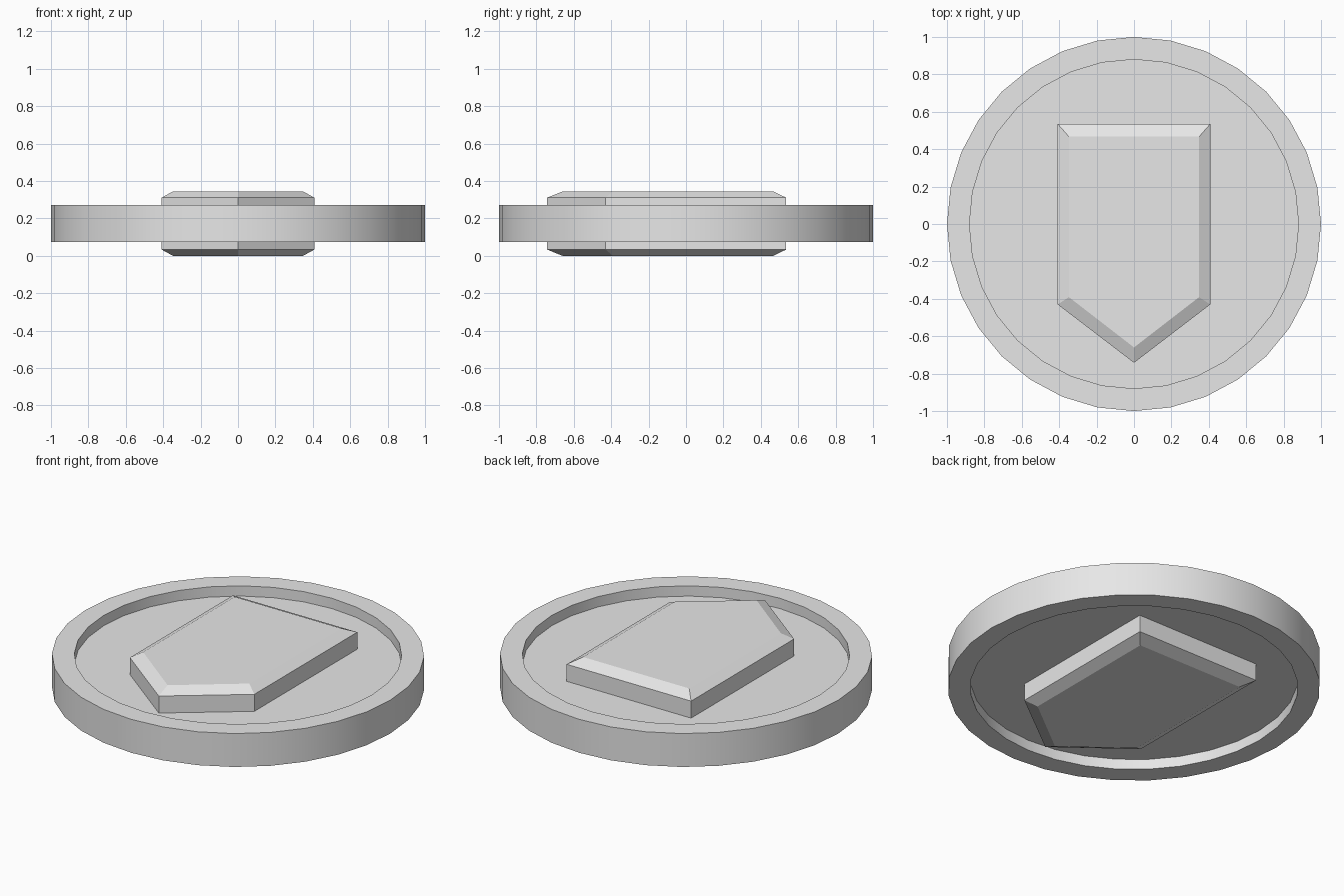
import bpy
import bmesh
import math
from mathutils import Matrix, Vector

cube = bpy.data.objects.get("Cube")
if cube:
    bpy.data.objects.remove(cube, do_unlink=True)

MID = 0.172          # height of the coin's middle plane
FLOOR = 0.038        # half thickness of the recessed disc
RIM = 0.099          # half thickness of the raised rim

grey = bpy.data.materials.new("plain_grey")
grey.use_nodes = True
colour = (0.8, 0.8, 0.8, 1)
grey.diffuse_color = colour
grey.node_tree.nodes["Principled BSDF"].inputs["Base Color"].default_value = colour


def add_object(name, bm):
    bmesh.ops.recalc_face_normals(bm, faces=bm.faces)
    mesh = bpy.data.meshes.new(name)
    bm.to_mesh(mesh)
    bm.free()
    mesh.materials.append(grey)
    obj = bpy.data.objects.new(name, mesh)
    obj.location.z = MID
    bpy.context.collection.objects.link(obj)
    return obj


def loft(bm, loops):
    """Skin a stack of equal-length outlines and cap both ends."""
    rings = [[bm.verts.new(p) for p in loop] for loop in loops]
    for a, b in zip(rings, rings[1:]):
        for i in range(len(a)):
            j = (i + 1) % len(a)
            bm.faces.new((a[i], a[j], b[j], b[i]))
    bm.faces.new(rings[0])
    bm.faces.new(rings[-1])


def circle(radius, z, sides=32):
    return [(radius * math.sin(math.tau * i / sides),
             radius * math.cos(math.tau * i / sides), z) for i in range(sides)]


def shield(half_width, top, shoulder, tip, z):
    return [(half_width, top, z), (-half_width, top, z), (-half_width, shoulder, z),
            (0, tip, z), (half_width, shoulder, z)]


# Coin body: rim with a shallow recess on both faces
bm = bmesh.new()
profile = [(0.88, -FLOOR), (0.88, -RIM), (1, -RIM), (1, RIM), (0.88, RIM), (0.88, FLOOR)]
loft(bm, [circle(r, z) for r, z in profile])
coin = add_object("coin_body", bm)

# Round walls smooth, edges sharp
bpy.ops.object.select_all(action='DESELECT')
coin.select_set(True)
bpy.context.view_layer.objects.active = coin
bpy.ops.object.shade_smooth_by_angle(angle=math.radians(30))

# Bevelled shield emblem on each face
for name, side in (("upper_shield", 1), ("lower_shield", -1)):
    bm = bmesh.new()
    outer = (0.408, 0.535, -0.43, -0.742)
    inner = (0.348, 0.467, -0.391, -0.66)
    loft(bm, [shield(*outer, side * FLOOR), shield(*outer, side * 0.139),
              shield(*inner, side * MID)])
    add_object(name, bm)
